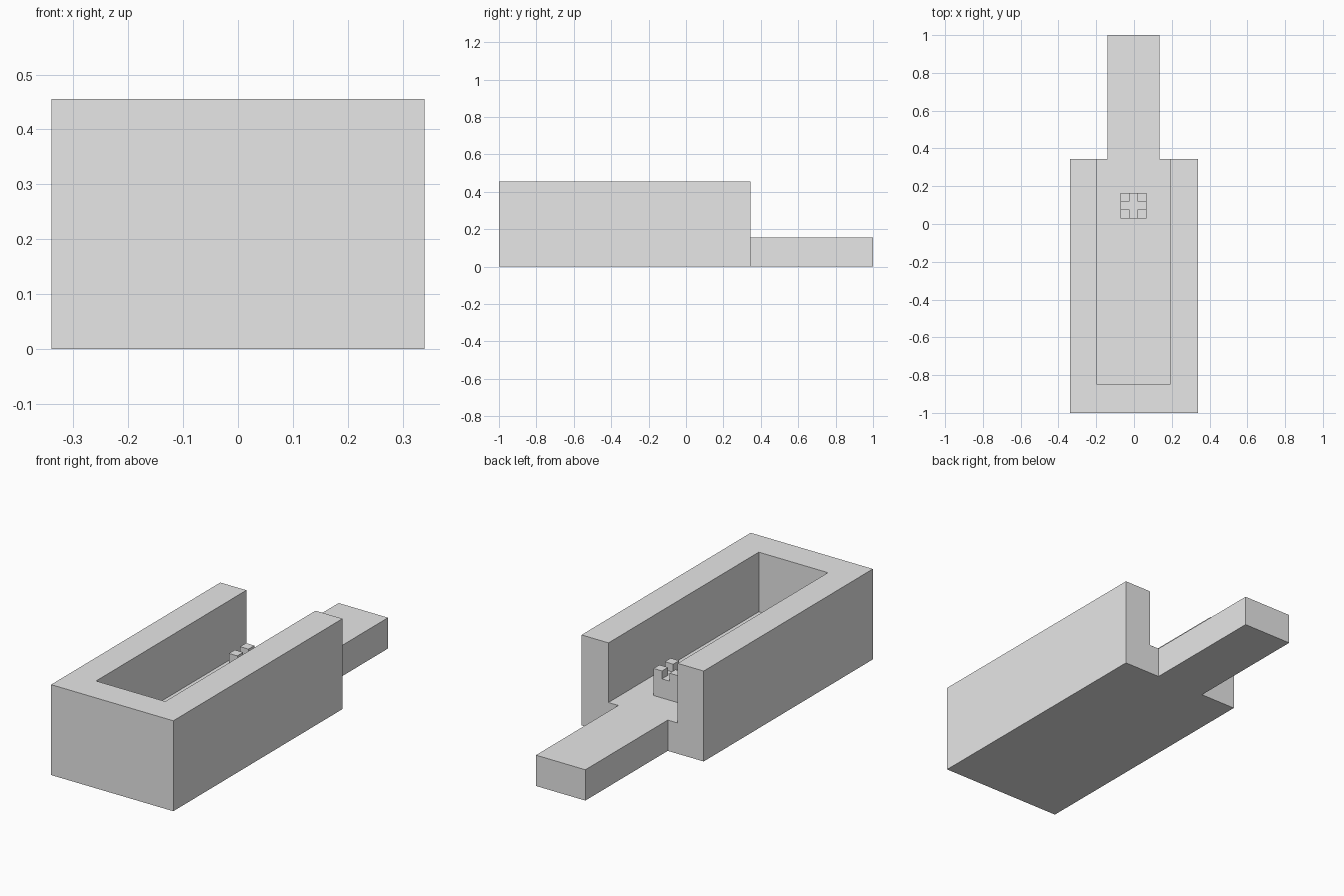
import bpy
import bmesh

old = bpy.data.objects.get("Cube")
if old:
    bpy.data.objects.remove(old, do_unlink=True)

grey = bpy.data.materials.new("light_grey")
grey.use_nodes = True
grey.diffuse_color = (0.8, 0.8, 0.8, 1)
grey.node_tree.nodes["Principled BSDF"].inputs["Base Color"].default_value = (0.8, 0.8, 0.8, 1)


def prism(name, outline, z0, z1):
    """Extrude a flat outline from z0 to z1."""
    bm = bmesh.new()
    face = bm.faces.new([bm.verts.new((x, y, z0)) for x, y in outline])
    ext = bmesh.ops.extrude_face_region(bm, geom=[face])
    top = [v for v in ext["geom"] if isinstance(v, bmesh.types.BMVert)]
    bmesh.ops.translate(bm, verts=top, vec=(0, 0, z1 - z0))
    bmesh.ops.recalc_face_normals(bm, faces=bm.faces)
    mesh = bpy.data.meshes.new(name)
    bm.to_mesh(mesh)
    bm.free()
    mesh.materials.append(grey)
    obj = bpy.data.objects.new(name, mesh)
    bpy.context.collection.objects.link(obj)
    return obj


def rect(x0, x1, y0, y1):
    return [(x0, y0), (x1, y0), (x1, y1), (x0, y1)]


def carve(target, cutter):
    """Subtract the cutter, then discard it."""
    cutter.hide_render = True
    mod = target.modifiers.new("carve", "BOOLEAN")
    mod.operation = "DIFFERENCE"
    mod.solver = "EXACT"
    mod.object = cutter
    bpy.context.view_layer.objects.active = target
    bpy.ops.object.modifier_apply(modifier=mod.name)
    bpy.data.objects.remove(cutter, do_unlink=True)


# Tray with a narrow tongue at the back, hollowed by one long channel
FLOOR, RIM, BACK = 0.155, 0.455, 0.345
tray = prism("tray_with_tongue", [
    (-0.34, -1), (0.34, -1), (0.34, BACK), (0.135, BACK),
    (0.135, 1), (-0.14, 1), (-0.14, BACK), (-0.34, BACK)], 0, RIM)
carve(tray, prism("channel_cutter", rect(-0.195, 0.19, -0.85, 1.2), FLOOR, 0.7))

# Small block on the floor with a cross-shaped groove in its top
cx, cy, half, arm, reach = -0.003, 0.097, 0.068, 0.021, 0.1
top = FLOOR + 2 * half
block = prism("grooved_block", rect(cx - half, cx + half, cy - half, cy + half), FLOOR, top)
cross = [(arm, arm), (arm, reach), (-arm, reach), (-arm, arm), (-reach, arm), (-reach, -arm),
         (-arm, -arm), (-arm, -reach), (arm, -reach), (arm, -arm), (reach, -arm), (reach, arm)]
carve(block, prism("cross_cutter", [(cx + x, cy + y) for x, y in cross], top - 0.04, top + 0.1))
